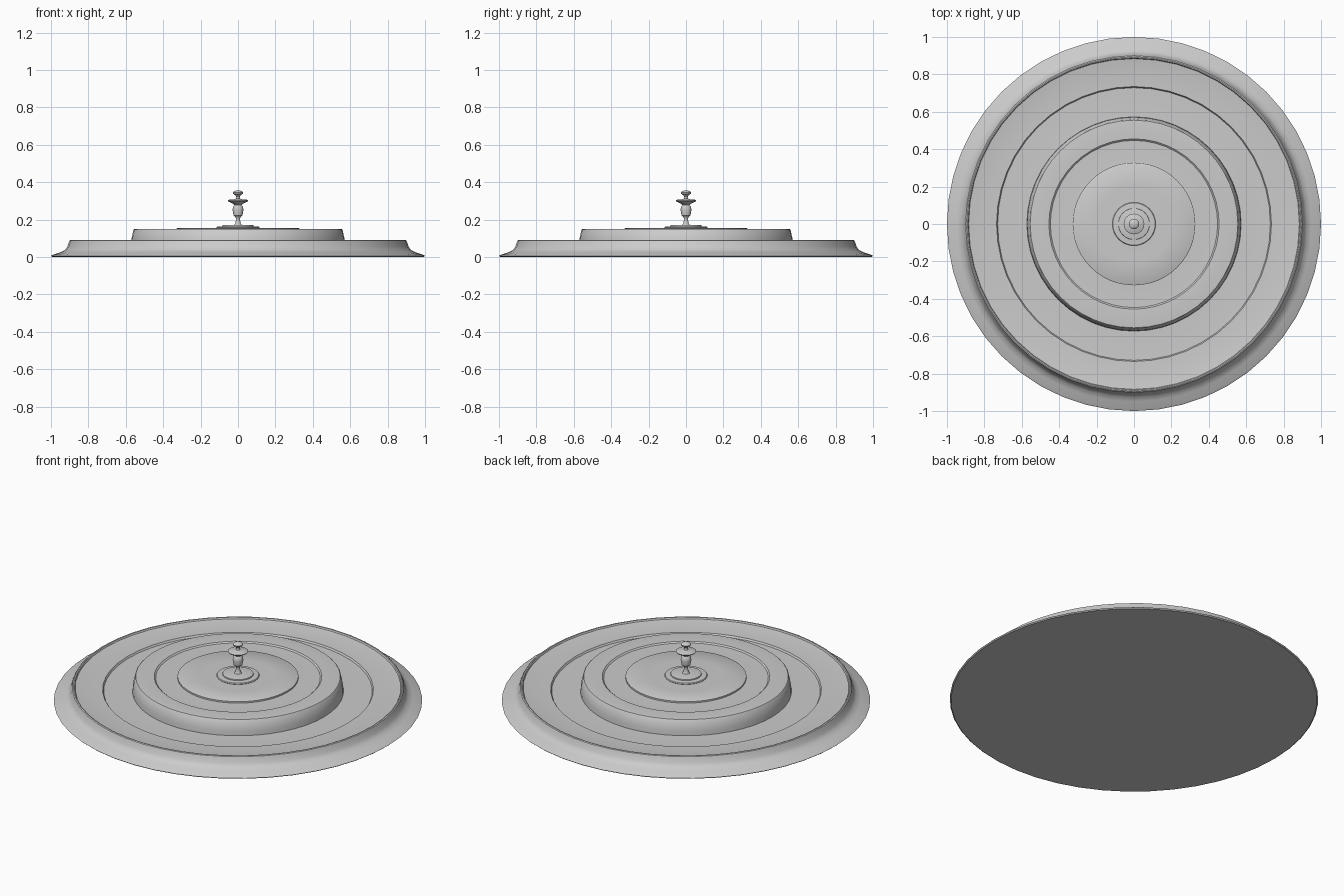
import bpy, math

SIDES = 48

def lathe(name, profile, sides=SIDES):
    """Spin an (r, z) profile round the z axis; r = 0 becomes a pole."""
    verts, rings, faces = [], [], []
    for r, z in profile:
        if r == 0:
            rings.append([len(verts)] * sides)
            verts.append((0, 0, z))
        else:
            rings.append(list(range(len(verts), len(verts) + sides)))
            verts += [(r * math.cos(math.tau * i / sides),
                       r * math.sin(math.tau * i / sides), z) for i in range(sides)]
    for a, b in zip(rings, rings[1:]):
        for i in range(sides):
            j = (i + 1) % sides
            faces.append(list(dict.fromkeys((a[i], a[j], b[j], b[i]))))
    mesh = bpy.data.meshes.new(name)
    mesh.from_pydata(verts, [], faces)
    ob = bpy.data.objects.new(name, mesh)
    bpy.context.collection.objects.link(ob)
    bpy.ops.object.select_all(action='DESELECT')
    ob.select_set(True)
    bpy.context.view_layer.objects.active = ob
    bpy.ops.object.shade_smooth_by_angle(angle=math.radians(35))
    return ob

# flared base with a shallow dished top, open under the upper tier
lathe("lower_plate", [(0, 0), (0.993, 0), (1.0, 0.006), (0.988, 0.013), (0.95, 0.025),
                      (0.925, 0.038), (0.912, 0.055), (0.904, 0.08), (0.900, 0.089),
                      (0.894, 0.092), (0.888, 0.091), (0.884, 0.083), (0.82, 0.074),
                      (0.735, 0.072), (0.729, 0.062), (0.65, 0.060), (0.565, 0.062)])

# raised middle tier with a shallow recessed ring, open under the disc
lathe("upper_tier", [(0.573, 0.06), (0.571, 0.09), (0.559, 0.146), (0.555, 0.15),
                     (0.548, 0.151), (0.455, 0.149), (0.447, 0.142), (0.40, 0.141),
                     (0.325, 0.143)])

# thin centre disc
lathe("centre_disc", [(0.328, 0.141), (0.328, 0.152), (0.323, 0.155),
                      (0.2, 0.153), (0.11, 0.155)])

# round foot and turned finial
lathe("finial_foot", [(0.113, 0.152), (0.116, 0.157), (0.113, 0.162), (0.084, 0.164),
                      (0.083, 0.170), (0.076, 0.172), (0.018, 0.172)])
lathe("finial_stem", [(0.020, 0.171), (0.013, 0.183), (0.011, 0.205), (0.014, 0.214),
                      (0.024, 0.222), (0.029, 0.25), (0.027, 0.268), (0.019, 0.278),
                      (0.03, 0.287), (0.053, 0.298), (0.055, 0.303), (0.051, 0.306),
                      (0.025, 0.307), (0.012, 0.312), (0.010, 0.324), (0.016, 0.332),
                      (0.026, 0.338), (0.028, 0.345), (0.022, 0.351), (0.012, 0.355),
                      (0, 0.356)], 24)
